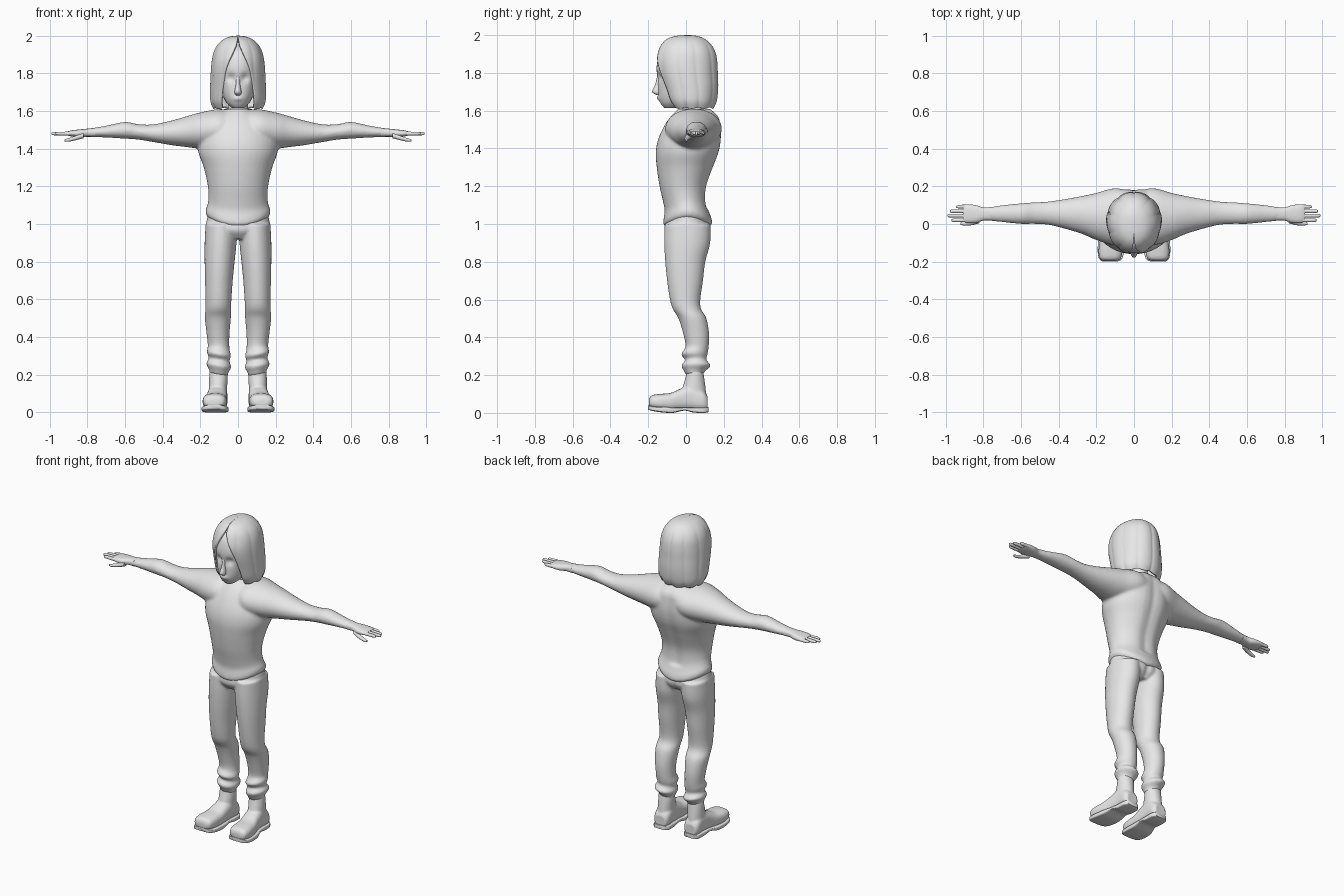
import bpy
import bmesh
from math import sin, cos, pi, asin, exp, copysign, radians

default = bpy.data.objects.get("Cube")
if default:
    bpy.data.objects.remove(default)

grey = bpy.data.materials.new("plain grey")
grey.use_nodes = True
tone = (0.8, 0.8, 0.8, 1)
grey.diffuse_color = tone
grey.node_tree.nodes["Principled BSDF"].inputs["Base Color"].default_value = tone


def spline(rows, steps=5):
    """Smoothly interpolate the rows of a section table."""
    last = len(rows) - 1
    for i in range(last):
        quad = zip(rows[max(i - 1, 0)], rows[i], rows[i + 1], rows[min(i + 2, last)])
        quad = list(quad)
        for k in range(steps):
            u = k / steps
            yield [b + 0.5 * u * (c - a + u * (2 * a - 5 * b + 4 * c - d + u * (3 * (b - c) + d - a)))
                   for a, b, c, d in quad]
    yield list(rows[last])


def add_loft(bm, rows, axis="z", side=1, power=2, segments=40):
    """Rows are: position along axis, then low and high limits of the other two axes."""
    rings = []
    for t, a0, a1, b0, b1 in spline(rows):
        ring = []
        for j in range(segments):
            angle = 2 * pi * j / segments
            ca, sa = cos(angle), sin(angle)
            a = (a0 + a1) / 2 + (a1 - a0) / 2 * copysign(abs(ca) ** (2 / power), ca)
            b = (b0 + b1) / 2 + (b1 - b0) / 2 * copysign(abs(sa) ** (2 / power), sa)
            x, y, z = {"x": (t, a, b), "y": (a, t, b), "z": (a, b, t)}[axis]
            ring.append(bm.verts.new((x * side, y, z)))
        rings.append(ring)
    for low, high in zip(rings, rings[1:]):
        for j in range(segments):
            k = (j + 1) % segments
            bm.faces.new((low[j], low[k], high[k], high[j]))
    bm.faces.new(rings[0])
    bm.faces.new(rings[-1])


def finish(name, bm, voxel=0, relax=0, recalc=True):
    if recalc:
        bmesh.ops.recalc_face_normals(bm, faces=bm.faces)
    mesh = bpy.data.meshes.new(name)
    bm.to_mesh(mesh)
    bm.free()
    mesh.materials.append(grey)
    mesh.shade_smooth()
    mesh.set_sharp_from_angle(angle=radians(55))
    obj = bpy.data.objects.new(name, mesh)
    bpy.context.collection.objects.link(obj)
    if voxel:
        fuse = obj.modifiers.new("fuse", "REMESH")
        fuse.mode = "VOXEL"
        fuse.voxel_size = voxel
        fuse.use_smooth_shade = True
        soften = obj.modifiers.new("soften", "SMOOTH")
        soften.factor = 0.5
        soften.iterations = relax
    return obj


def even(rows):
    """Expand half widths into symmetric limits."""
    return [(t, -w, w, b0, b1) for t, w, b0, b1 in rows]


# Sweater: torso with rolled hem, spine groove and both arms
torso = even([
    (.985, .155, -.105, .12), (1, .17, -.12, .138), (1.03, .172, -.118, .135),
    (1.07, .163, -.113, .12), (1.12, .157, -.122, .11), (1.2, .16, -.14, .115),
    (1.3, .182, -.155, .15), (1.38, .21, -.16, .18), (1.45, .21, -.147, .192),
    (1.52, .18, -.115, .19), (1.57, .13, -.08, .18), (1.61, .07, -.04, .14)])
arm = [
    (0, -.06, .17, 1.42, 1.6), (.1, -.11, .19, 1.4, 1.61), (.2, -.085, .165, 1.4, 1.592),
    (.27, -.055, .15, 1.408, 1.573), (.35, -.03, .135, 1.418, 1.55), (.45, -.005, .12, 1.435, 1.529),
    (.53, 0, .115, 1.448, 1.53), (.6, 0, .11, 1.453, 1.542), (.7, .01, .1, 1.459, 1.522),
    (.8, .02, .085, 1.463, 1.505)]
bm = bmesh.new()
add_loft(bm, torso)
for v in bm.verts:
    fade = max(0, (1.2 - v.co.z) / .2)
    v.co.z += .05 * (v.co.x / .17) ** 2 * fade
    if v.co.y > 0 and v.co.z > 1.08:
        v.co.y -= .014 * exp(-(v.co.x / .035) ** 2)
for side in (1, -1):
    add_loft(bm, arm, "x", side)
finish("sweater", bm, .008, 8)

# Trousers: hips and legs fused, with bunched cuffs
hips = even([(.92, .1, -.08, .1), (.96, .165, -.112, .128), (1, .17, -.113, .13), (1.08, .152, -.1, .105)])
leg = [
    (1, .004, .172, -.113, .13), (.9, .008, .177, -.115, .128), (.8, .018, .177, -.11, .102),
    (.7, .028, .175, -.1, .09), (.6, .035, .172, -.085, .076), (.55, .037, .173, -.07, .08),
    (.5, .038, .176, -.04, .108), (.42, .045, .167, -.015, .122), (.35, .046, .16, -.003, .12),
    (.31, .038, .165, -.025, .114), (.28, .045, .155, -.005, .108), (.25, .036, .168, -.024, .13),
    (.22, .05, .154, -.01, .1), (.2, .055, .15, 0, .09)]
bm = bmesh.new()
add_loft(bm, hips)
for side in (1, -1):
    add_loft(bm, leg, "z", side)
for v in bm.verts:
    if v.co.z < .34:
        v.co.z += .15 * (abs(v.co.x) - .1)
    if v.co.y > 0 and v.co.z > .85:
        v.co.y -= .012 * exp(-(v.co.x / .02) ** 2)
finish("trousers", bm, .007, 4)

# Boots, soles, hands and fingers, one set per side
shaft = [(.05, .06, .155, -.02, .11), (.12, .058, .155, -.02, .105),
         (.19, .055, .153, -.002, .096), (.225, .058, .15, .005, .09)]
foot = [
    (-.197, .095, .16, .035, .07), (-.183, .07, .182, .025, .092), (-.14, .06, .188, .015, .1),
    (-.08, .058, .18, .01, .106), (-.03, .057, .168, .012, .128), (.03, .056, .16, .012, .15),
    (.09, .056, .158, .01, .12), (.114, .07, .145, .015, .09)]
sole = [
    (-.2, .09, .165, .018, .04), (-.185, .064, .185, .012, .036), (-.14, .052, .193, .004, .032),
    (-.07, .05, .187, 0, .03), (-.01, .053, .17, .012, .03), (.04, .052, .164, .002, .03),
    (.095, .053, .161, 0, .03), (.118, .07, .146, .004, .03)]
palm = [
    (.76, .018, .09, 1.462, 1.51), (.8, .018, .088, 1.463, 1.506), (.84, .006, .1, 1.46, 1.502),
    (.885, .006, .104, 1.465, 1.497), (.908, .014, .1, 1.471, 1.49)]
thumb = [(.82, .005, .04, 1.455, 1.485), (.86, -.006, .022, 1.445, 1.469),
         (.9, -.008, .013, 1.437, 1.456), (.92, -.004, .008, 1.439, 1.45)]
fingers = {"index": (.02, .97), "middle": (.044, .99), "ring": (.068, .978), "little": (.092, .945)}
for label, side in (("left", 1), ("right", -1)):
    bm = bmesh.new()
    add_loft(bm, shaft, "z", side)
    add_loft(bm, foot, "y", side, 2.6)
    finish(label + "_boot", bm, .006, 5)

    bm = bmesh.new()
    add_loft(bm, sole, "y", side, 6)
    finish(label + "_sole", bm)

    bm = bmesh.new()
    add_loft(bm, palm, "x", side, 2.5, 24)
    finish(label + "_hand", bm)

    bm = bmesh.new()
    add_loft(bm, thumb, "x", side, segments=14)
    finish(label + "_thumb", bm)

    for digit, (y, tip) in fingers.items():
        sections = [(x, y - r, y + r, 1.48 - r, 1.48 + r) for x, r in
                    ((.88, .011), (.92, .01), (tip - .012, .009), (tip, .004))]
        bm = bmesh.new()
        add_loft(bm, sections, "x", side, segments=14)
        finish(label + "_" + digit + "_finger", bm)

# Head with eye sockets and lips, plus nose and neck
skull = even([
    (1.615, .03, -.115, -.04), (1.64, .058, -.135, .02), (1.68, .08, -.146, .08),
    (1.74, .096, -.148, .12), (1.8, .1, -.155, .13), (1.86, .098, -.152, .13),
    (1.92, .08, -.128, .11), (1.965, .035, -.06, .06)])
bm = bmesh.new()
add_loft(bm, skull, power=2.3, segments=64)
for v in bm.verts:
    x, y, z = v.co
    if y < -.04:
        v.co.y += .02 * exp(-((abs(x) - .036) / .022) ** 2 - ((z - 1.775) / .022) ** 2)
        v.co.y -= .01 * exp(-(x / .025) ** 2 - ((z - 1.665) / .012) ** 2)
finish("head", bm)

nose = even([(1.683, .012, -.155, -.12), (1.7, .018, -.179, -.12),
             (1.74, .012, -.163, -.12), (1.795, .01, -.15, -.12)])
bm = bmesh.new()
add_loft(bm, nose, segments=20)
finish("nose", bm)

bm = bmesh.new()
add_loft(bm, even([(1.55, .07, -.03, .12), (1.61, .055, -.02, .1), (1.68, .052, -.03, .1)]))
finish("neck", bm)

# Hair: a shell of locks, parted at the front; last value is half the face opening
hair = [
    (1.61, .13, -.085, .148, .085), (1.65, .146, -.112, .165, .09), (1.72, .148, -.135, .173, .085),
    (1.8, .145, -.158, .171, .073), (1.86, .14, -.164, .168, .053), (1.91, .13, -.152, .158, .028),
    (1.95, .11, -.132, .135, .01), (1.98, .078, -.1, .1, .003), (1.995, .042, -.055, .06, 0),
    (2, .004, 0, .02, 0)]
bm = bmesh.new()
rings = []
count = 110
for z, w, y0, y1, gap in spline(hair):
    w = max(w, .003)
    start = asin(min(.95, max(gap, 0) / w))
    drop = max(0, (1.67 - z) / .06)
    fade = min(1, (2 - z) / .08)
    ring = []
    for j in range(count + 1):
        angle = start + (2 * pi - 2 * start) * j / count
        lock = 1 - .035 * fade * (1 - abs(sin(5 * angle)) ** .5)
        x = w * lock * sin(angle)
        y = (y0 + y1) / 2 - (y1 - y0) / 2 * lock * cos(angle)
        ring.append(bm.verts.new((x, y, z + .008 * drop * (1 - abs(sin(5 * angle))))))
    rings.append(ring)
for low, high in zip(rings, rings[1:]):
    for j in range(count):
        bm.faces.new((low[j], low[j + 1], high[j + 1], high[j]))
bm.faces.new(rings[-1])
shell = finish("hair", bm, recalc=False)
thick = shell.modifiers.new("thickness", "SOLIDIFY")
thick.thickness = .016
thick.offset = -1
